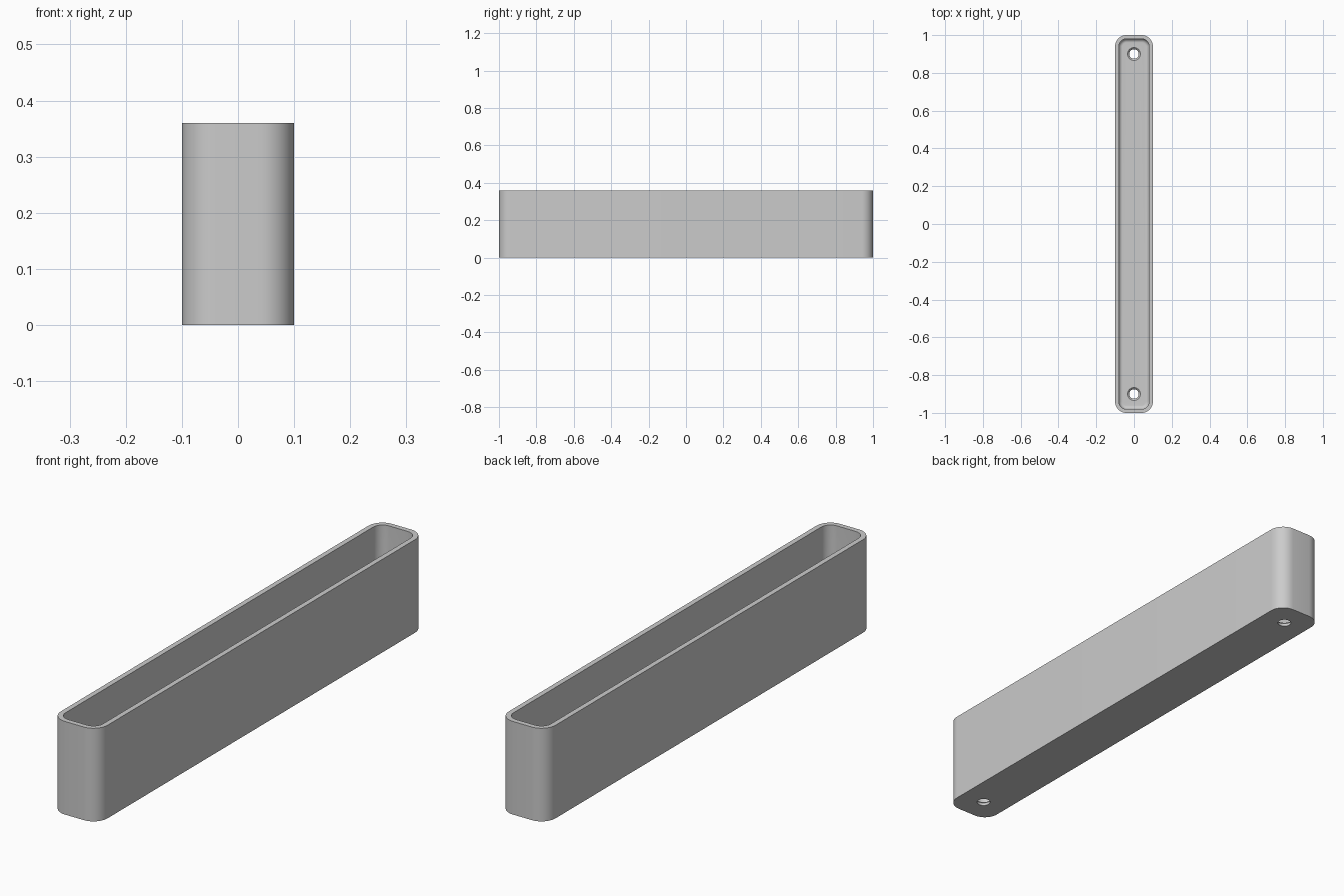
import bpy, bmesh, math

if "Cube" in bpy.data.objects:
    bpy.data.objects.remove(bpy.data.objects["Cube"], do_unlink=True)

HALF_X, HALF_Y, HEIGHT = 0.1, 1.0, 0.36
CORNER, WALL, FLOOR, FILLET = 0.06, 0.02, 0.02, 0.02
HOLE_Y, HOLE_R, SINK_R = 0.9, 0.025, 0.034
STEPS = 10

grey = bpy.data.materials.new("plain grey")
grey.use_nodes = True
colour = (0.6, 0.6, 0.6, 1)
grey.diffuse_color = colour
grey.node_tree.nodes["Principled BSDF"].inputs["Base Color"].default_value = colour


def make_object(name, bm):
    bmesh.ops.recalc_face_normals(bm, faces=bm.faces)
    mesh = bpy.data.meshes.new(name)
    bm.to_mesh(mesh)
    bm.free()
    mesh.materials.append(grey)
    obj = bpy.data.objects.new(name, mesh)
    bpy.context.collection.objects.link(obj)
    return obj


def rounded_ring(bm, inset, z):
    """Rounded rectangle, shrunk by inset, at height z."""
    radius = CORNER - inset
    ring = []
    for corner, (sx, sy) in enumerate([(1, 1), (-1, 1), (-1, -1), (1, -1)]):
        for i in range(STEPS + 1):
            a = math.pi / 2 * (corner + i / STEPS)
            ring.append(bm.verts.new((sx * (HALF_X - CORNER) + radius * math.cos(a),
                                      sy * (HALF_Y - CORNER) + radius * math.sin(a), z)))
    return ring


def circle_ring(bm, y, radius, z, sides=32):
    return [bm.verts.new((radius * math.cos(2 * math.pi * i / sides),
                          y + radius * math.sin(2 * math.pi * i / sides), z))
            for i in range(sides)]


def skin(bm, rings):
    """Join successive rings and close both ends."""
    for a, b in zip(rings, rings[1:]):
        for i in range(len(a)):
            j = (i + 1) % len(a)
            bm.faces.new((a[i], a[j], b[j], b[i]))
    bm.faces.new(rings[0])
    bm.faces.new(rings[-1])


# Open tray: outer wall, rim, inner wall, then a fillet down to the floor
bm = bmesh.new()
profile = [(0, 0), (0, HEIGHT), (WALL, HEIGHT)]
for i in range(STEPS + 1):
    a = math.pi / 2 * i / STEPS
    profile.append((WALL + FILLET * (1 - math.cos(a)),
                    FLOOR + FILLET * (1 - math.sin(a))))
skin(bm, [rounded_ring(bm, inset, z) for inset, z in profile])
tray = make_object("tray", bm)

# Countersunk screw holes through the floor at both ends
bm = bmesh.new()
sink_depth = SINK_R - HOLE_R
for y in (-HOLE_Y, HOLE_Y):
    skin(bm, [circle_ring(bm, y, r, z) for r, z in (
        (HOLE_R, -0.05), (HOLE_R, FLOOR - sink_depth),
        (SINK_R, FLOOR), (SINK_R, FLOOR + 0.05))])
cutter = make_object("hole_cutter", bm)
cutter.hide_render = True

cut = tray.modifiers.new("screw holes", 'BOOLEAN')
cut.operation = 'DIFFERENCE'
cut.solver = 'EXACT'
cut.object = cutter

bpy.ops.object.select_all(action='DESELECT')
tray.select_set(True)
bpy.context.view_layer.objects.active = tray
bpy.ops.object.modifier_apply(modifier=cut.name)
bpy.data.objects.remove(cutter, do_unlink=True)
bpy.ops.object.shade_smooth_by_angle(angle=math.radians(30))
